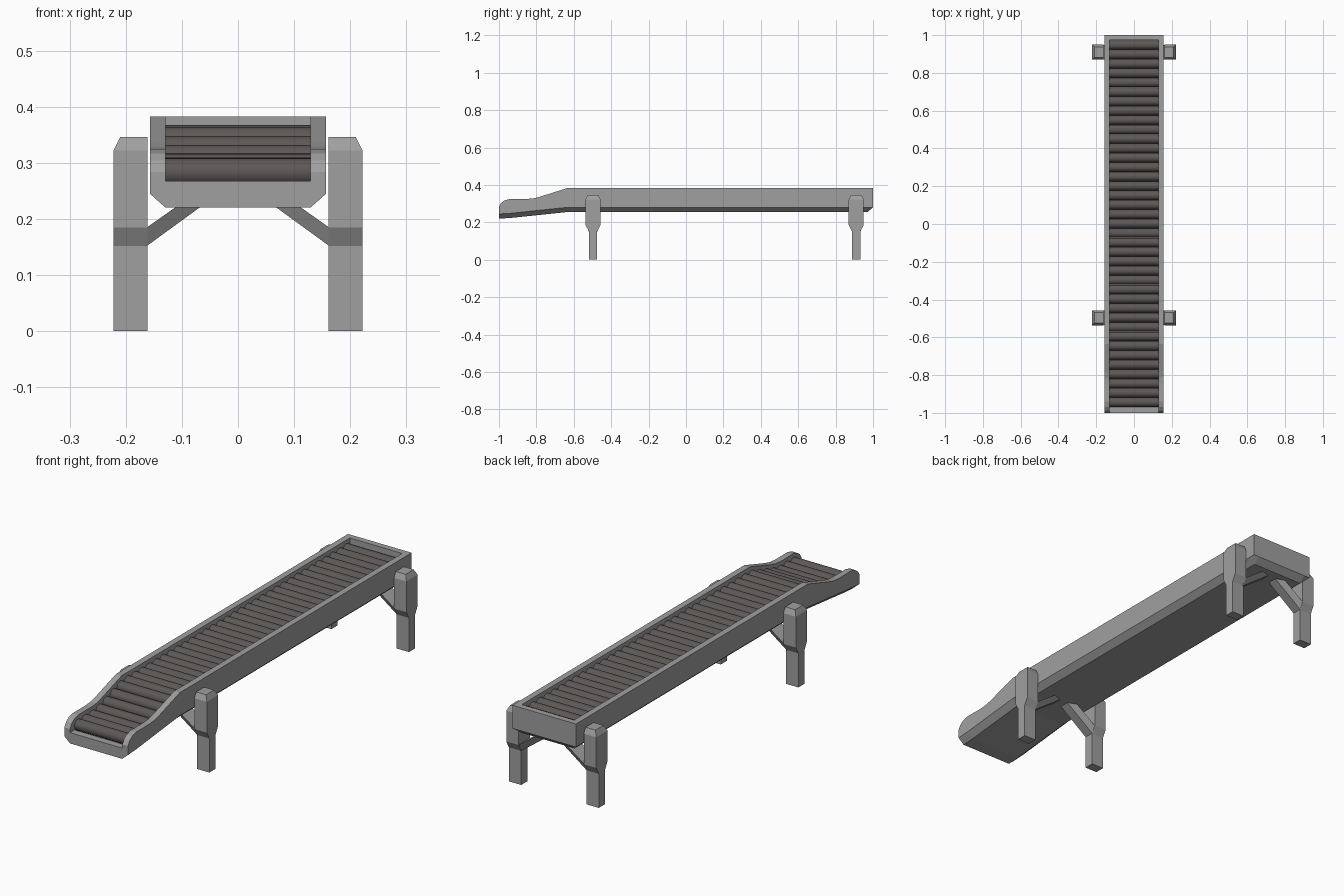
import bpy, bmesh, math
from mathutils import Matrix

if "Cube" in bpy.data.objects:
    bpy.data.objects.remove(bpy.data.objects["Cube"])


def material(name, rgb):
    m = bpy.data.materials.new(name)
    m.diffuse_color = (*rgb, 1)
    m.use_nodes = True
    m.node_tree.nodes["Principled BSDF"].inputs["Base Color"].default_value = m.diffuse_color
    return m


STEEL = material("grey steel", (0.35, 0.35, 0.35))
RUBBER = material("dark rubber", (0.108, 0.098, 0.094))


def finish(name, bm, mat):
    bmesh.ops.recalc_face_normals(bm, faces=bm.faces)
    me = bpy.data.meshes.new(name)
    bm.to_mesh(me)
    bm.free()
    ob = bpy.data.objects.new(name, me)
    bpy.context.collection.objects.link(ob)
    me.materials.append(mat)
    return ob


def loft(bm, rings):
    """Skin a list of equal-length closed rings and cap both ends."""
    vs = [[bm.verts.new(p) for p in r] for r in rings]
    n = len(rings[0])
    for a, b in zip(vs, vs[1:]):
        for i in range(n):
            j = (i + 1) % n
            bm.faces.new((a[i], a[j], b[j], b[i]))
    bm.faces.new(vs[0])
    bm.faces.new(vs[-1])


def box(name, x, y, z, mat):
    bm = bmesh.new()
    loft(bm, [[(x[0], y[0], h), (x[1], y[0], h), (x[1], y[1], h), (x[0], y[1], h)] for h in z])
    return finish(name, bm, mat)


def interp(pts, y):
    for (y0, z0), (y1, z1) in zip(pts, pts[1:]):
        if y <= y1:
            return z0 + (z1 - z0) * (y - y0) / (y1 - y0)
    return pts[-1][1]


# Trough frame: U-shaped section following the side profile
TOP = [(-1, .284), (-.988, .304), (-.97, .317), (-.94, .325), (-.85, .325),
       (-.815, .328), (-.78, .337), (-.635, .383), (.97, .383), (1, .383)]
BOTTOM = [(-1, .22), (-.94, .223), (-.635, .255), (.97, .255), (1, .28)]
OUT, INN = .157, .129


def section(y):
    t, b = interp(TOP, y), interp(BOTTOM, y)
    c = b + .025 if y < .99 else b
    f = b + .028 if y < .99 else b + .004
    half = [(INN, b), (OUT, c), (OUT, t), (INN, t), (INN, f)]
    pts = half + [(-x, z) for x, z in reversed(half)]
    return [(x, y, z) for x, z in pts]


bm = bmesh.new()
loft(bm, [section(y) for y, _ in TOP])
finish("trough_frame", bm, STEEL)
box("back_end_wall", (-INN, INN), (.973, 1), (.284, .383), STEEL)
box("front_end_wall", (-INN, INN), (-1, -.968), (.235, .268), STEEL)

# Rollers: a row of touching cylinders following the rim
COUNT, R = 39, .0247
bm = bmesh.new()
for i in range(COUNT):
    y = -.944 + i * (.948 + .944) / (COUNT - 1)
    z = interp(TOP, y) - .016 - R
    m = Matrix.Translation((0, y, z)) @ Matrix.Rotation(math.pi / 2, 4, 'Y')
    bmesh.ops.create_cone(bm, cap_ends=True, segments=16, radius1=R, radius2=R,
                          depth=2 * INN, matrix=m)
rollers = finish("rollers", bm, RUBBER)
bpy.context.view_layer.objects.active = rollers
rollers.select_set(True)
bpy.ops.object.shade_smooth_by_angle(angle=math.radians(40))

# Legs: narrow foot, wide post, bevelled cap, plus a brace under the trough
LEVELS = [(0, .022, .222), (.152, .022, .222), (.185, .04, .222),
          (.322, .04, .222), (.346, .028, .210)]
for end, cy in (("front", -.497), ("back", .91)):
    for side, s in (("left", -1), ("right", 1)):
        bm = bmesh.new()
        loft(bm, [[(s * .161, cy - w, z), (s * x, cy - w, z),
                   (s * x, cy + w, z), (s * .161, cy + w, z)] for z, w, x in LEVELS])
        finish(f"{end}_{side}_leg", bm, STEEL)
        bm = bmesh.new()
        loft(bm, [[(s * xl, cy - .022, zl), (s * xl, cy + .022, zl),
                   (s * xu, cy + .038, zu), (s * xu, cy - .038, zu)]
                  for xl, zl, xu, zu in ((.165, .150, .165, .183), (.014, .26, .056, .26))])
        finish(f"{end}_{side}_brace", bm, STEEL)
